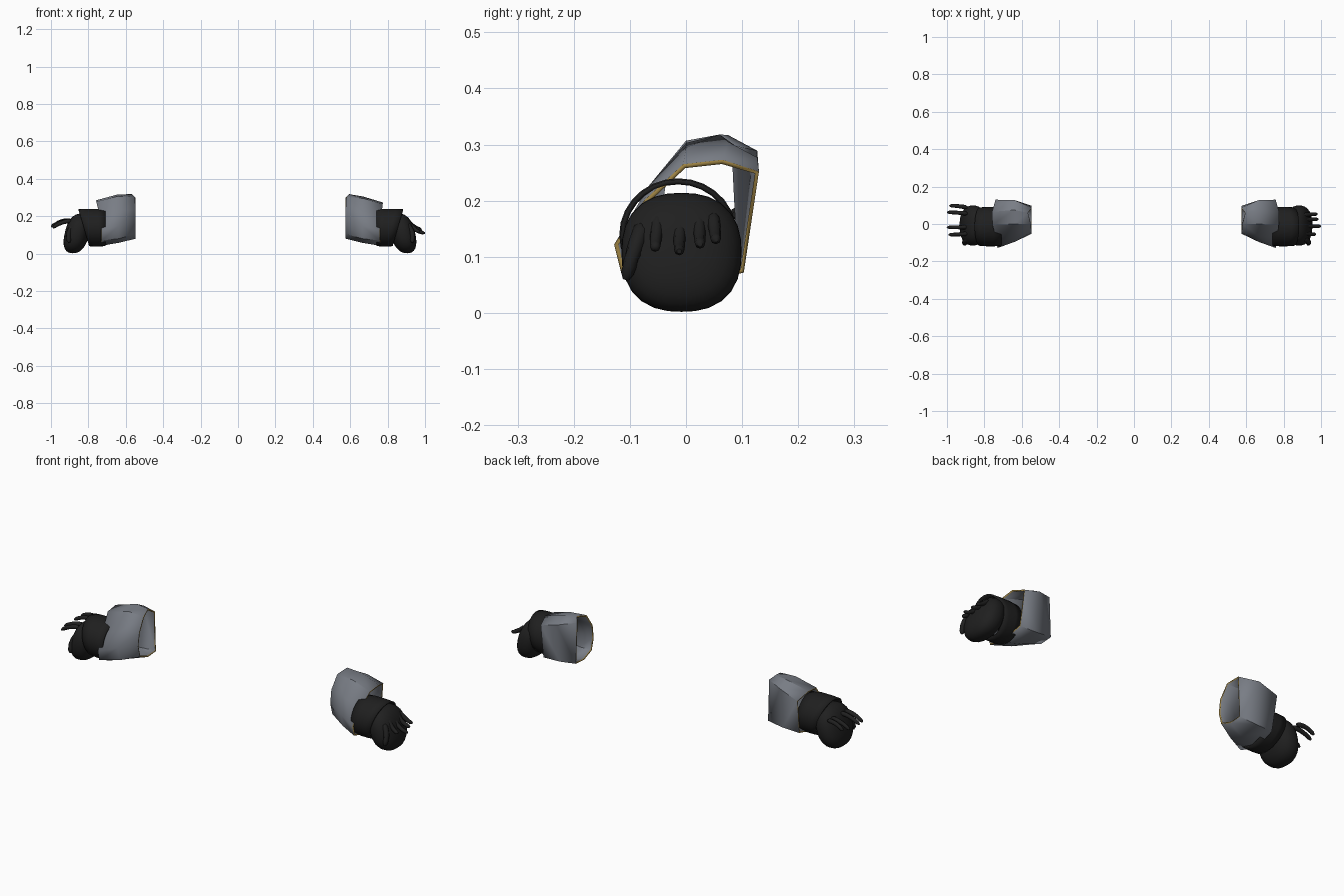
import bpy, bmesh, math
from mathutils import Vector

if "Cube" in bpy.data.objects:
    bpy.data.objects.remove(bpy.data.objects["Cube"])


def material(name, rgb):
    m = bpy.data.materials.new(name)
    m.diffuse_color = (*rgb, 1)
    m.use_nodes = True
    m.node_tree.nodes["Principled BSDF"].inputs["Base Color"].default_value = m.diffuse_color
    return m


STEEL = material("steel grey", (0.19, 0.205, 0.235))
GOLD = material("gold trim", (0.33, 0.22, 0.055))
BLACK = material("black leather", (0.014, 0.014, 0.014))


def loft(name, rings, mats, cap=False, angle=40, wall=0.0):
    """Skin a row of closed rings, with optional caps or wall thickness."""
    bm = bmesh.new()
    rows = [[bm.verts.new(p) for p in r] for r in rings]
    n = len(rows[0])
    for a, b in zip(rows, rows[1:]):
        for i in range(n):
            bm.faces.new((a[i], a[(i + 1) % n], b[(i + 1) % n], b[i]))
    if cap:
        bm.faces.new(rows[0])
        bm.faces.new(rows[-1])
    bmesh.ops.recalc_face_normals(bm, faces=bm.faces)
    # open sleeves must face away from their axis
    if not cap:
        centre = sum((v.co for v in bm.verts), Vector()) / len(bm.verts)
        if sum(f.normal.dot(f.calc_center_median() - centre) for f in bm.faces) < 0:
            bmesh.ops.reverse_faces(bm, faces=bm.faces)
    me = bpy.data.meshes.new(name)
    bm.to_mesh(me)
    bm.free()
    ob = bpy.data.objects.new(name, me)
    bpy.context.collection.objects.link(ob)
    for m in mats:
        me.materials.append(m)
    bpy.ops.object.select_all(action='DESELECT')
    ob.select_set(True)
    bpy.context.view_layer.objects.active = ob
    bpy.ops.object.shade_smooth_by_angle(angle=math.radians(angle))
    if wall:
        s = ob.modifiers.new("wall", 'SOLIDIFY')
        s.thickness, s.offset = wall, -1
        s.material_offset_rim = len(mats) - 1
    return ob


def finger(name, path, radius, side):
    """Tapered tube with rounded ends along a short path."""
    pts = [Vector(p) for p in path]
    rings = []
    steps = 10
    for k in range(steps + 1):
        t = k / steps
        a, b, c = pts
        p = a * (1 - t) ** 2 + b * 2 * t * (1 - t) + c * t * t
        d = ((b - a) * (1 - t) + (c - b) * t).normalized()
        q = d.to_track_quat('Z', 'Y')
        r = radius * (1.1 - 0.3 * t) * (0.5 if k in (0, steps) else 1)
        rings.append([p + q @ Vector((r * math.cos(j * math.pi / 4), r * math.sin(j * math.pi / 4), 0))
                      for j in range(8)])
    loft(name, [[(v.x * side, v.y, v.z) for v in r] for r in rings], [BLACK], True, 60)


# forearm guard sections: flat back edge first, then over the top to the front
INNER = [(.575, .097, .085), (.575, .088, .298), (.595, .06, .318), (.58, 0, .303),
         (.575, -.043, .235), (.575, -.052, .165), (.575, -.035, .105), (.575, .03, .08)]
MIDDLE = [(.665, .103, .075), (.665, .127, .277), (.67, .075, .305), (.67, 0, .295),
          (.665, -.065, .228), (.665, -.095, .15), (.665, -.075, .08), (.665, 0, .058)]
OUTER = [(.76, .103, .072), (.757, .13, .252), (.776, .065, .273), (.774, -.005, .265),
         (.765, -.075, .20), (.757, -.128, .122), (.757, -.115, .07), (.766, -.02, .041)]

for side, label, dx in ((1, "right", 0), (-1, "left", .028)):
    # forearm guard: hollow steel sleeve with gold rims
    lift = .012 if side < 0 else 0
    loft(label + "_forearm_guard",
         [[(side * (x - dx * (.6 if z > .24 and x > .7 else 1)), y, z + lift * (x > .62 and z > .26))
           for x, y, z in ring] for ring in (INNER, MIDDLE, OUTER)],
         [STEEL, GOLD], False, 35, .008)

    # cuff: thin hollow band, its outer end leaning out at the top
    rings = []
    for t, bulge in ((0, .97), (.3, 1.0), (.7, 1.0), (1, .98)):
        ring = []
        for j in range(28):
            a = j * math.tau / 28
            y, z = -.014 + .105 * bulge * math.cos(a), .139 + .101 * bulge * math.sin(a)
            x = .74 + t * (.115 + .028 * math.sin(a)) - dx * 1.1
            ring.append((side * x, y, z))
        rings.append(ring)
    loft(label + "_cuff", rings, [BLACK], False, 40, .008)

    # closed hand: squarish ball drooping outward
    rings = []
    for k in range(1, 16):
        u = math.pi * k / 16 - math.pi / 2
        ring = []
        for j in range(28):
            a = j * math.tau / 28
            d = Vector((math.sin(u), math.cos(u) * math.cos(a), math.cos(u) * math.sin(a)))
            d /= sum(abs(c) ** 2.4 for c in d) ** (1 / 2.4)
            x = .882 + .066 * d.x - .022 * d.z - dx * .75
            ring.append((side * x, -.008 + .107 * d.y, .108 + .106 * d.z))
        rings.append(ring)
    loft(label + "_hand", rings, [BLACK], True, 60)

    # four thin fingers
    if side > 0:
        spread = ((-.055, .972, .116), (-.012, .999, .11), (.025, .985, .122), (.053, .98, .13))
    else:
        spread = ((-.057, .99, .138), (-.018, .999, .142), (.062, .998, .145), (.098, .985, .15))
    for i, (y, tip, z) in enumerate(spread):
        start = (.905 - dx * .5, y * .9, .175)
        bend = (.945, y, z + (.005 if side > 0 else .035))
        finger(f"{label}_finger_{i + 1}", (start, bend, (tip, y, z)), .011, side)

    # thumb hanging at the front
    finger(label + "_thumb", ((.90 - dx, -.075, .155), (.945 - dx, -.092, .12), (.93 - dx, -.107, .06)),
           .015, side)
